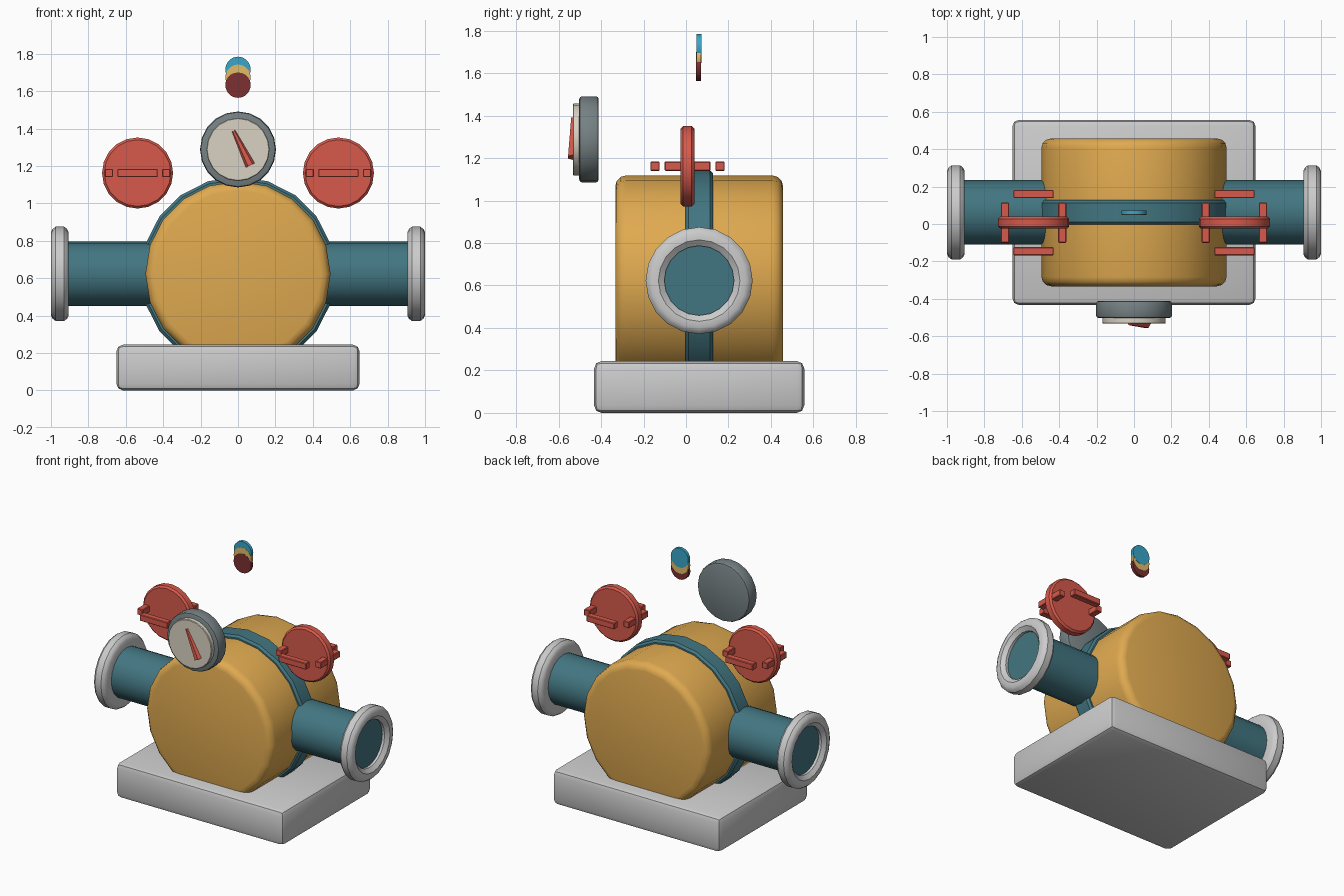
import bpy, bmesh
from math import radians, pi, cos, sin
from mathutils import Matrix, Vector

if "Cube" in bpy.data.objects:
    bpy.data.objects.remove(bpy.data.objects["Cube"])


def material(name, rgb):
    m = bpy.data.materials.new(name)
    m.diffuse_color = (*rgb, 1)
    m.use_nodes = True
    m.node_tree.nodes["Principled BSDF"].inputs["Base Color"].default_value = m.diffuse_color
    return m


GOLD = material("gold", (0.74, 0.40, 0.08))
TEAL = material("teal", (0.055, 0.18, 0.22))
RED = material("red", (0.68, 0.10, 0.07))
SLATE = material("slate", (0.18, 0.22, 0.23))
CREAM = material("cream", (0.70, 0.65, 0.55))
CYAN = material("cyan", (0.04, 0.38, 0.58))
YELLOW = material("yellow", (0.76, 0.50, 0.14))
MAROON = material("maroon", (0.20, 0.03, 0.03))


def finish(name, bm, mat=None, smooth=35):
    bmesh.ops.recalc_face_normals(bm, faces=bm.faces)
    me = bpy.data.meshes.new(name)
    bm.to_mesh(me)
    bm.free()
    ob = bpy.data.objects.new(name, me)
    bpy.context.collection.objects.link(ob)
    if mat:
        me.materials.append(mat)
    if smooth:
        bpy.ops.object.select_all(action='DESELECT')
        ob.select_set(True)
        bpy.context.view_layer.objects.active = ob
        bpy.ops.object.shade_smooth_by_angle(angle=radians(smooth))
    return ob


def bevel_sharp(bm, width, segments):
    edges = [e for e in bm.edges if e.calc_face_angle(0) > radians(50)]
    bmesh.ops.bevel(bm, geom=edges, offset=width, segments=segments,
                    profile=0.5, affect='EDGES', clamp_overlap=True)


def box(name, centre, size, mat=None, bevel=0, segments=2):
    bm = bmesh.new()
    bmesh.ops.create_cube(bm, size=1)
    bmesh.ops.scale(bm, vec=size, verts=bm.verts)
    if bevel:
        bevel_sharp(bm, bevel, segments)
    bmesh.ops.translate(bm, vec=centre, verts=bm.verts)
    return finish(name, bm, mat, 35 if bevel else 0)


def disc(name, centre, radius, depth, mat, axis='X', sides=20, bevel=0, segments=2, r2=None):
    """Cylinder; axis 'X' turns it about x (along y), axis 'Y' lays it along x."""
    bm = bmesh.new()
    bmesh.ops.create_cone(bm, cap_ends=True, segments=sides, radius1=radius,
                          radius2=radius if r2 is None else r2, depth=depth)
    if bevel:
        bevel_sharp(bm, bevel, segments)
    bm.transform(Matrix.Translation(centre) @ Matrix.Rotation(pi / 2, 4, axis))
    return finish(name, bm, mat)


def lathe_x(name, profile, cy, cz, side, sides=20):
    """Closed ring: (x, radius) profile spun round an axis along x."""
    bm = bmesh.new()
    rings = []
    for i in range(sides):
        a = 2 * pi * i / sides
        rings.append([bm.verts.new((side * x, cy + r * cos(a), cz + r * sin(a)))
                      for x, r in profile])
    n = len(profile)
    for i in range(sides):
        p, q = rings[i], rings[(i + 1) % sides]
        for j in range(n):
            k = (j + 1) % n
            bm.faces.new((p[j], p[k], q[k], q[j]))
    return finish(name, bm)


CY, CZ = 0.062, 0.623

# plinth
box("base", (0, CY, 0.122), (1.30, 0.99, 0.244), None, 0.035)

# pump housing and its centre band
disc("housing", (0, CY, CZ), 0.495, 0.79, GOLD, bevel=0.05, segments=3)
disc("housing_band", (0, CY, CZ), 0.52, 0.13, TEAL, bevel=0.014, segments=1)

# pipes with flanges
FLANGE = [(0.905, 0.165), (0.905, 0.222), (0.914, 0.240), (0.930, 0.252), (0.975, 0.252),
          (0.991, 0.240), (1.0, 0.222), (1.0, 0.192), (0.978, 0.164)]
for s, tag in ((-1, "left"), (1, "right")):
    disc(f"{tag}_pipe", (s * 0.655, CY, CZ), 0.172, 0.61, TEAL, axis='Y')
    lathe_x(f"{tag}_flange", FLANGE, CY, CZ, s)

    # valve disc with four grip bars
    x, y, z = s * 0.537, 0.007, 1.162
    disc(f"{tag}_valve", (x, y, z), 0.19, 0.064, RED, bevel=0.012, segments=1)
    for t in (-1, 1):
        box(f"{tag}_valve_long_bar", (x, y + t * 0.153, z), (0.215, 0.044, 0.044), RED, 0.004, 1)
        box(f"{tag}_valve_cross_bar", (x + t * 0.153, y, z), (0.044, 0.215, 0.044), RED, 0.004, 1)

# gauge case and dial
disc("gauge_case", (0, -0.457, 1.288), 0.203, 0.092, SLATE, bevel=0.014)
disc("gauge_dial", (0, -0.515, 1.288), 0.169, 0.036, CREAM, bevel=0.004, segments=1)

# tapered needle, from lower right to upper left
bm = bmesh.new()
low, high = Vector((0.066, -0.532, 1.203)), Vector((-0.024, -0.532, 1.388))
bmesh.ops.create_cone(bm, cap_ends=True, segments=6, radius1=0.027, radius2=0.010,
                      depth=(high - low).length)
turn = (high - low).to_track_quat('Z', 'Y').to_matrix().to_4x4()
bm.transform(Matrix.Translation((low + high) / 2) @ turn)
finish("gauge_needle", bm, RED, 0)

# stacked indicator discs above the housing
for name, z, y, mat in (("upper_indicator", 1.716, 0.061, CYAN),
                        ("middle_indicator", 1.674, 0.060, YELLOW),
                        ("lower_indicator", 1.632, 0.059, MAROON)):
    disc(name, (0, y, z), 0.068, 0.022, mat)
